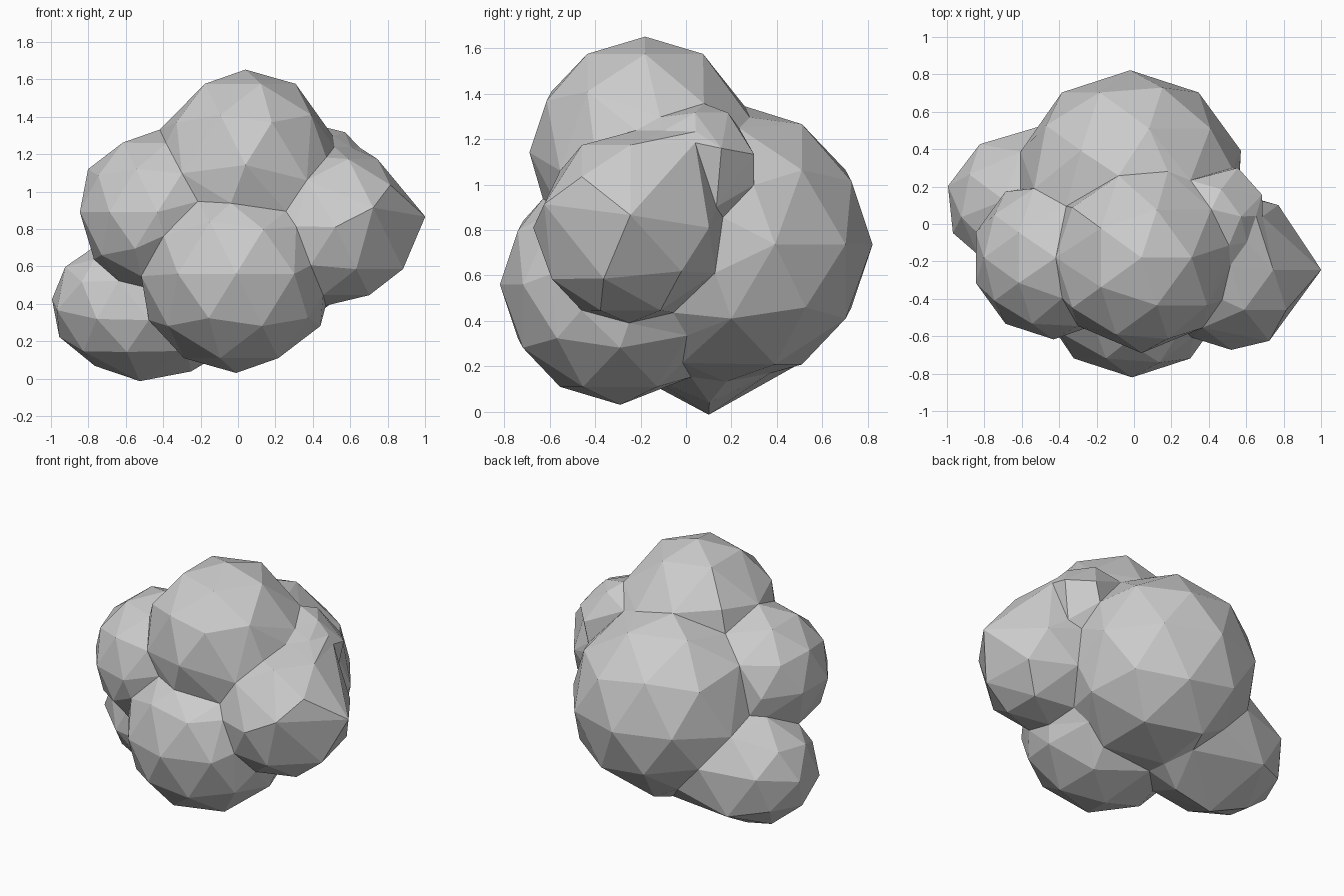
import bpy, bmesh
from math import radians
from mathutils import Vector, Matrix, Euler

if "Cube" in bpy.data.objects:
    bpy.data.objects.remove(bpy.data.objects["Cube"])


def lobe(name, centre, radii, rot=(0, 0, 0), pulls=()):
    """Low-poly ball; each pull collapses the nearest two vertices to a tip."""
    bm = bmesh.new()
    bmesh.ops.create_icosphere(bm, subdivisions=2, radius=1)
    turn = Euler([radians(a) for a in rot]).to_matrix().to_4x4()
    mat = Matrix.Translation(centre) @ turn @ Matrix.Diagonal((*radii, 1))
    bmesh.ops.transform(bm, matrix=mat, verts=bm.verts[:])
    for tip in pulls:
        near = sorted(bm.verts, key=lambda v: (v.co - Vector(tip)).length)[:2]
        bmesh.ops.pointmerge(bm, verts=near, merge_co=Vector(tip))
    me = bpy.data.meshes.new(name)
    bm.to_mesh(me)
    bm.free()
    ob = bpy.data.objects.new(name, me)
    bpy.context.collection.objects.link(ob)
    return ob


def ball(name, centre, r, **kw):
    return lobe(name, centre, (r, r, r), **kw)


def bake(ob):
    """Replace the mesh by its modified result."""
    dg = bpy.context.evaluated_depsgraph_get()
    dg.update()
    me = bpy.data.meshes.new_from_object(ob.evaluated_get(dg))
    ob.modifiers.clear()
    ob.data = me


# Overlapping lobes of the clump
main = ball("boulder_clump", (-0.02, 0.20, 0.737), 0.622)
parts = [
    ball("top_lobe", (0.04, -0.18, 1.142), 0.51),
    ball("front_lobe", (-0.01, -0.29, 0.56), 0.53),
    ball("left_upper_lobe", (-0.43, -0.18, 0.89), 0.437),
    ball("right_lobe", (0.52, -0.245, 0.81), 0.428,
         pulls=[(1.0, -0.245, 0.85), (0.66, 0.04, 1.24)]),
    ball("right_back_bump", (0.42, 0.04, 1.07), 0.29),
    lobe("left_lower_lobe", (-0.48, 0.13, 0.395), (0.53, 0.42, 0.395), rot=(13, 0, 6)),
]

# Fuse the lobes into one skin
for p in parts:
    m = main.modifiers.new("join_" + p.name, 'BOOLEAN')
    m.operation = 'UNION'
    m.solver = 'EXACT'
    m.object = p
bake(main)
for p in parts:
    bpy.data.objects.remove(p, do_unlink=True)

# Collapse the thin seam triangles into broad facets
bm = bmesh.new()
bm.from_mesh(main.data)
bmesh.ops.remove_doubles(bm, verts=bm.verts[:], dist=0.002)
bmesh.ops.triangulate(bm, faces=bm.faces[:])
count = len(bm.faces)
bm.to_mesh(main.data)
bm.free()
d = main.modifiers.new("facets", 'DECIMATE')
d.ratio = min(1.0, 260 / count)
bake(main)
for f in main.data.polygons:
    f.use_smooth = False
